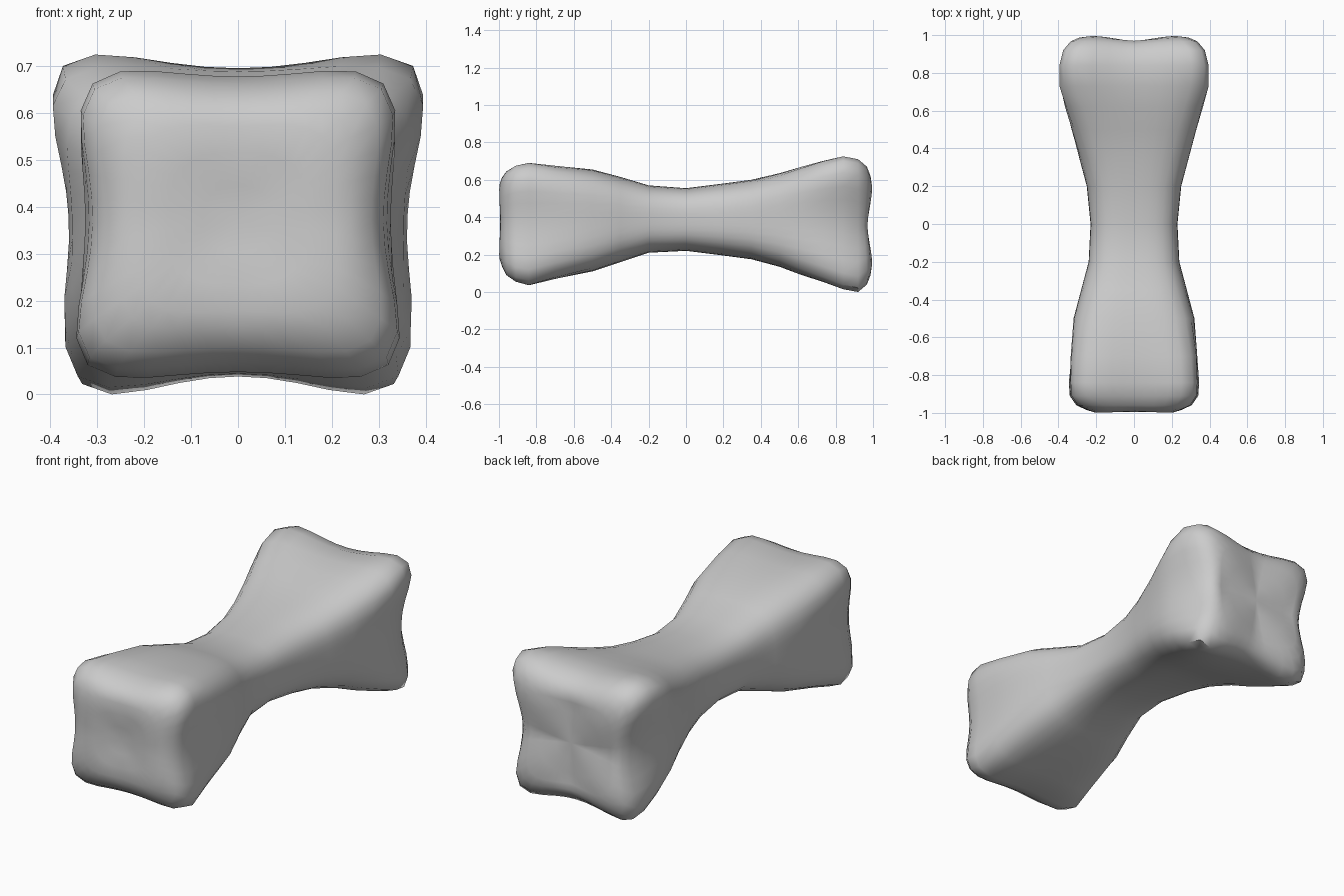
import bpy, bmesh, math

cube = bpy.data.objects.get("Cube")
if cube:
    bpy.data.objects.remove(cube, do_unlink=True)

SEGMENTS = 40

# Cross-sections along the bone:
# y, half width, bottom, top, squareness, side groove, top groove, taper
SECTIONS = [
    (-0.985, 0.25, 0.14, 0.61, 4.0, 0.10, 0.10, -0.02),
    (-0.96, 0.305, 0.09, 0.645, 4.5, 0.13, 0.10, -0.02),
    (-0.91, 0.34, 0.055, 0.675, 5.0, 0.14, 0.10, -0.02),
    (-0.84, 0.345, 0.036, 0.69, 5.0, 0.13, 0.09, -0.02),
    (-0.70, 0.335, 0.07, 0.675, 4.5, 0.08, 0.04, 0.00),
    (-0.50, 0.32, 0.11, 0.655, 3.8, 0.02, 0.00, 0.00),
    (-0.35, 0.28, 0.16, 0.615, 3.3, 0.00, 0.00, 0.00),
    (-0.20, 0.24, 0.21, 0.57, 3.0, 0.00, 0.00, 0.00),
    (0.00, 0.23, 0.22, 0.555, 2.9, 0.00, 0.00, 0.00),
    (0.20, 0.25, 0.195, 0.58, 3.0, 0.00, 0.00, 0.00),
    (0.35, 0.29, 0.175, 0.60, 3.3, 0.00, 0.00, 0.01),
    (0.50, 0.33, 0.135, 0.635, 3.8, 0.03, 0.02, 0.02),
    (0.62, 0.365, 0.09, 0.67, 4.3, 0.06, 0.05, 0.03),
    (0.73, 0.395, 0.055, 0.70, 4.8, 0.12, 0.09, 0.05),
    (0.84, 0.395, 0.015, 0.725, 5.0, 0.18, 0.15, 0.05),
    (0.92, 0.375, 0.00, 0.71, 5.0, 0.21, 0.18, 0.04),
    (0.97, 0.335, 0.04, 0.67, 4.5, 0.20, 0.18, 0.03),
    (0.99, 0.29, 0.09, 0.62, 4.0, 0.17, 0.16, 0.02),
]


def section_points(y, width, bottom, top, power, side, crown, taper, dip=0.0):
    """Rounded square with a groove in the middle of every side."""
    shape = []
    for i in range(SEGMENTS):
        a = math.tau * i / SEGMENTS
        c, s = math.cos(a), math.sin(a)
        r = (abs(c) ** power + abs(s) ** power) ** (-1 / power)
        u, v = r * c, r * s
        x = u * (1 - side * (1 - v * v) ** 2) * (1 + taper * v)
        z = v * (1 - crown * (1 - u * u) ** 2)
        shape.append((x, z, abs(u * v)))
    mx = max(abs(p[0]) for p in shape)
    mz = max(abs(p[1]) for p in shape)
    mid, half = (top + bottom) / 2, (top - bottom) / 2
    inward = -math.copysign(dip, y)
    return [(x / mx * width, y + inward * (1 - min(1, lobe * 1.3)), mid + z / mz * half)
            for x, z, lobe in shape]


def shrink(section, y, scale):
    """Smaller copy of an end section, for the domed end faces."""
    _, w, lo, hi, power, side, crown, taper = section
    mid, half = (lo + hi) / 2, (hi - lo) / 2 * scale
    return (y, w * scale, mid - half, mid + half, max(2.2, power * scale),
            side * scale, crown * scale, taper)


bm = bmesh.new()
front, back = SECTIONS[0], SECTIONS[-1]
rows = [(shrink(front, -0.985, 0.3), 0.0), (shrink(front, -0.995, 0.6), 0.0),
        (shrink(front, -1.0, 0.85), 0.01)]
rows += [(s, 0.02 if s[0] > 0.95 else 0.0) for s in SECTIONS]
rows += [(shrink(back, 1.0, 0.85), 0.035), (shrink(back, 0.99, 0.6), 0.025),
         (shrink(back, 0.975, 0.3), 0.008)]

rings = [[bm.verts.new(p) for p in section_points(*s, dip=d)] for s, d in rows]
for r1, r2 in zip(rings, rings[1:]):
    for i in range(SEGMENTS):
        j = (i + 1) % SEGMENTS
        bm.faces.new((r1[i], r1[j], r2[j], r2[i]))

# Close both ends with a shallow hollow centre
for ring, y in ((rings[0], -0.98), (rings[-1], 0.965)):
    mid = sum(v.co.z for v in ring) / SEGMENTS
    centre = bm.verts.new((0, y, mid))
    for i in range(SEGMENTS):
        bm.faces.new((ring[i], ring[(i + 1) % SEGMENTS], centre))
bmesh.ops.recalc_face_normals(bm, faces=bm.faces)

mesh = bpy.data.meshes.new("bone")
bm.to_mesh(mesh)
bm.free()
bone = bpy.data.objects.new("bone", mesh)
bpy.context.collection.objects.link(bone)

# Plain grey surface
grey = bpy.data.materials.new("light grey")
grey.use_nodes = True
colour = (0.6, 0.6, 0.6, 1)
grey.diffuse_color = colour
grey.node_tree.nodes["Principled BSDF"].inputs["Base Color"].default_value = colour
mesh.materials.append(grey)

bpy.context.view_layer.objects.active = bone
bone.select_set(True)
bpy.ops.object.shade_smooth_by_angle(angle=math.radians(50))
